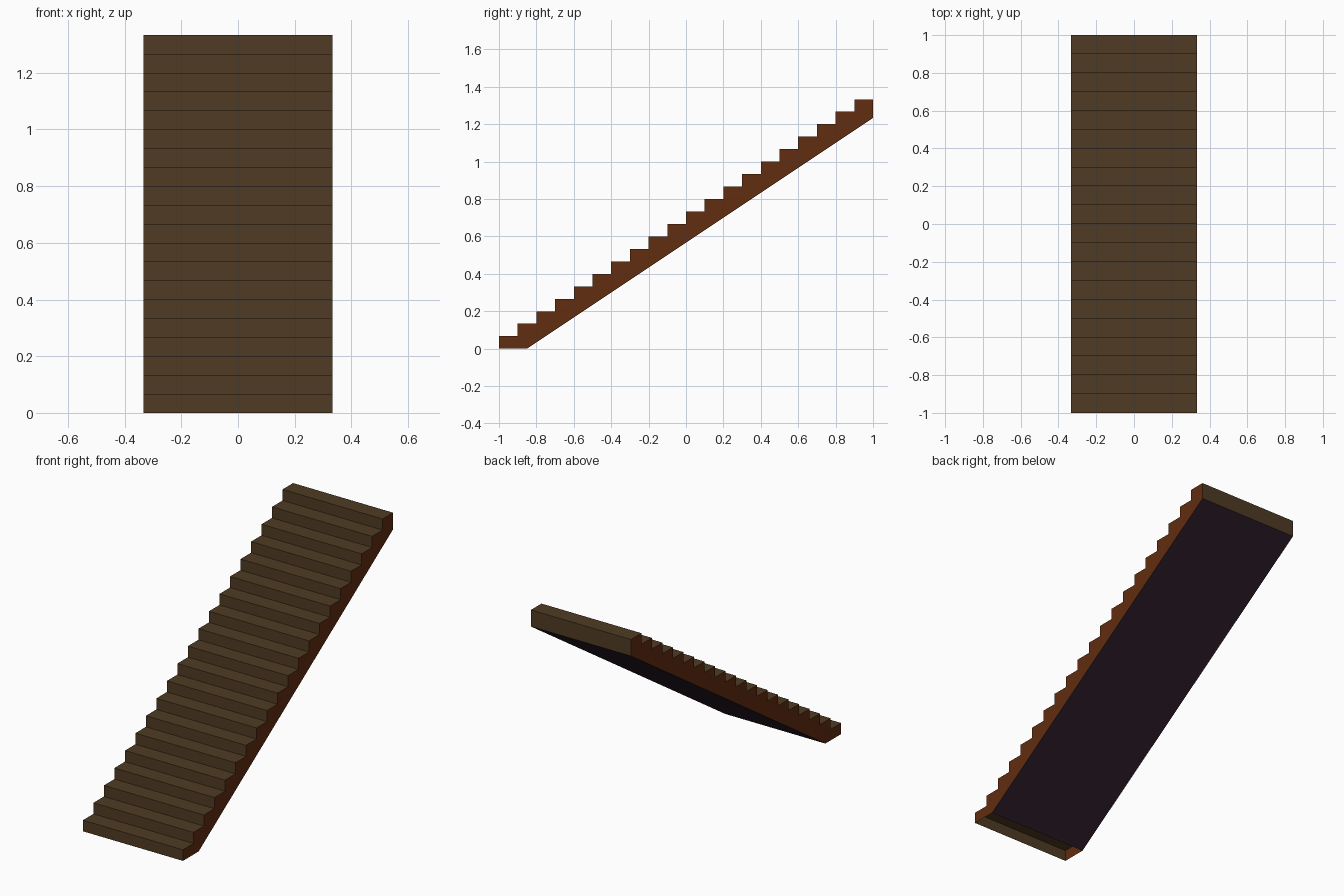
import bpy

if "Cube" in bpy.data.objects:
    bpy.data.objects.remove(bpy.data.objects["Cube"])

STEPS, RUN, RISE, HALF = 20, 0.1, 2 / 30, 1 / 3
TOP = STEPS * RISE
FOOT_Y = -0.85                      # where the sloping underside meets the floor
BACK_Z = (1 - FOOT_Y) * RISE / RUN  # lower edge of the back face


def material(name, rgb):
    lin = [((c / 255 + 0.055) / 1.055) ** 2.4 for c in rgb]
    m = bpy.data.materials.new(name)
    m.diffuse_color = (*lin, 1)
    m.use_nodes = True
    m.node_tree.nodes["Principled BSDF"].inputs["Base Color"].default_value = m.diffuse_color
    return m


def add_mesh(name, verts, faces, mat):
    me = bpy.data.meshes.new(name)
    me.from_pydata(verts, [], faces)
    me.materials.append(mat)
    ob = bpy.data.objects.new(name, me)
    bpy.context.collection.objects.link(ob)
    return ob


def strip(name, path, mat):
    """Sweep a (y, z) path across the full width; faces point left of the path."""
    verts = [(x, y, z) for y, z in path for x in (-HALF, HALF)]
    faces = [(2 * i, 2 * i + 1, 2 * i + 3, 2 * i + 2) for i in range(len(path) - 1)]
    return add_mesh(name, verts, faces, mat)


brown = material("dark brown wood", (80, 59, 35))
rust = material("reddish brown side", (98, 45, 16))
plum = material("dark plum underside", (50, 32, 47))

# Stepped outline from the front foot to the top back corner
steps = [(-1, 0)]
for i in range(STEPS):
    steps += [(-1 + i * RUN, (i + 1) * RISE), (-1 + (i + 1) * RUN, (i + 1) * RISE)]

# Risers, treads and back face
strip("treads_and_risers", steps, brown)
strip("back_face", [(1, TOP), (1, BACK_Z)], brown)

# Sloping underside (the short floor strip at the foot is open)
strip("underside", [(1, BACK_Z), (FOOT_Y, 0)], plum)

# Side panels
outline = steps + [(1, BACK_Z), (FOOT_Y, 0)]
n = len(outline)
for name, x in (("left_side", -HALF), ("right_side", HALF)):
    order = range(n) if x < 0 else range(n - 1, -1, -1)
    add_mesh(name, [(x, y, z) for y, z in outline], [tuple(order)], rust)
    # outline runs clockwise seen from +x, so the right side is reversed
